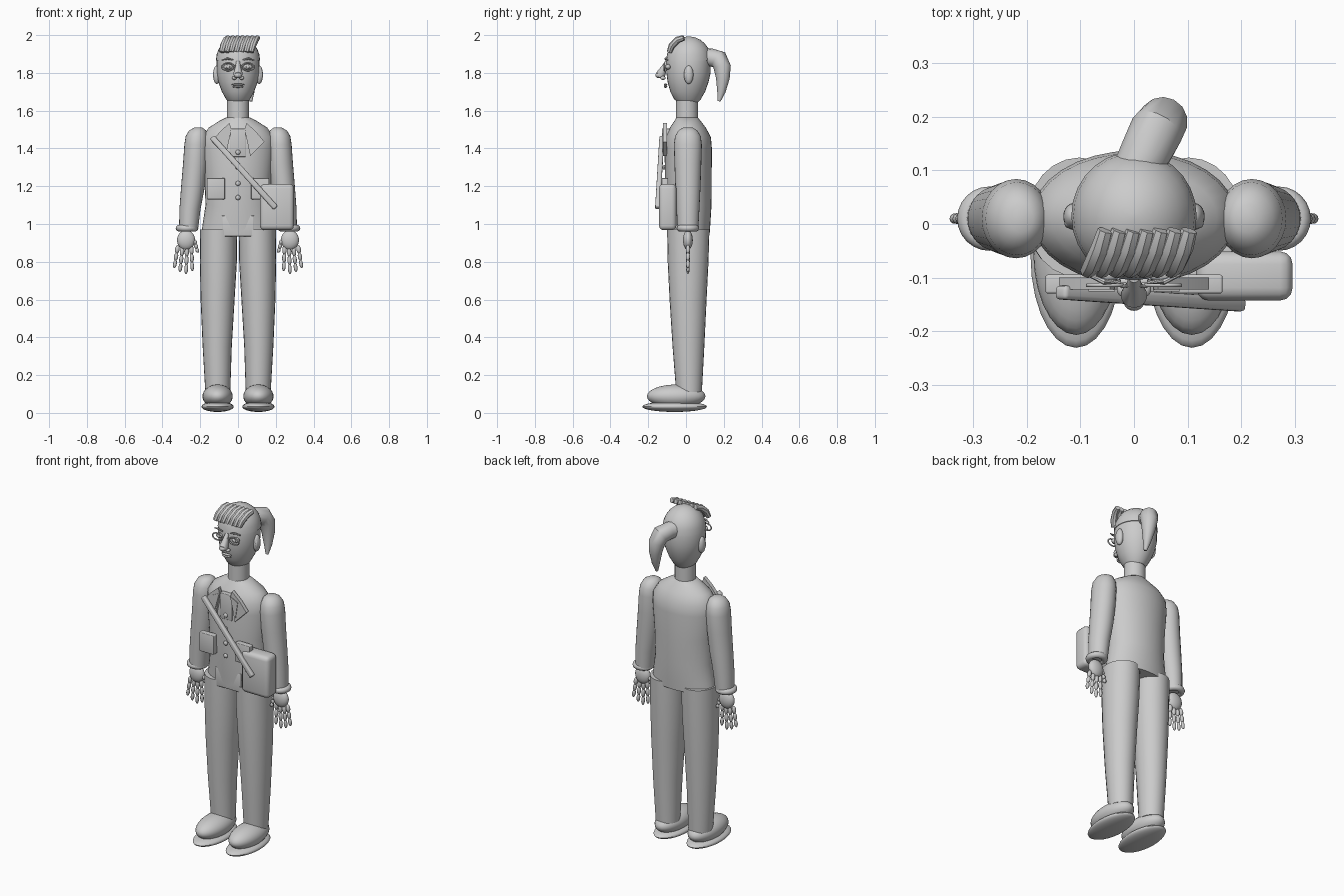
import bpy, bmesh, math
from mathutils import Vector, Matrix

if "Cube" in bpy.data.objects:
    bpy.data.objects.remove(bpy.data.objects["Cube"], do_unlink=True)

gray = bpy.data.materials.new("plain gray")
gray.use_nodes = True
gray.diffuse_color = (0.6, 0.6, 0.6, 1)
gray.node_tree.nodes["Principled BSDF"].inputs["Base Color"].default_value = gray.diffuse_color


def finish(name, bm, angle=40):
    bmesh.ops.recalc_face_normals(bm, faces=bm.faces)
    me = bpy.data.meshes.new(name)
    bm.to_mesh(me)
    bm.free()
    me.materials.append(gray)
    ob = bpy.data.objects.new(name, me)
    bpy.context.collection.objects.link(ob)
    bpy.ops.object.select_all(action="DESELECT")
    ob.select_set(True)
    bpy.context.view_layer.objects.active = ob
    bpy.ops.object.shade_smooth_by_angle(angle=math.radians(angle))
    return ob


def skin(name, loops):
    """Bridge closed loops of points and cap both ends."""
    bm = bmesh.new()
    rows = [[bm.verts.new(p) for p in loop] for loop in loops]
    n = len(rows[0])
    for a, b in zip(rows, rows[1:]):
        for i in range(n):
            j = (i + 1) % n
            bm.faces.new((a[i], a[j], b[j], b[i]))
    bm.faces.new(rows[0])
    bm.faces.new(rows[-1])
    return finish(name, bm)


def loft(name, rings, sides=24):
    """Rings are (z, centre x, centre y, radius x, radius y)."""
    turn = [2 * math.pi * i / sides for i in range(sides)]
    return skin(name, [[(cx + rx * math.cos(t), cy + ry * math.sin(t), z) for t in turn]
                       for z, cx, cy, rx, ry in rings])


def tube(name, points, radii, sides=14):
    """Round tube through points with a radius at each."""
    pts = [Vector(p) for p in points]
    loops = []
    for i, p in enumerate(pts):
        d = pts[min(i + 1, len(pts) - 1)] - pts[max(i - 1, 0)]
        u = d.cross(Vector((1, 0, 0))).normalized()
        v = d.cross(u).normalized()
        loops.append([p + radii[i] * (u * math.cos(t) + v * math.sin(t))
                      for t in (2 * math.pi * k / sides for k in range(sides))])
    return skin(name, loops)


def ball(name, loc, size, rot=None, seg=20):
    bm = bmesh.new()
    m = Matrix.Translation(loc) @ (rot or Matrix()) @ Matrix.Diagonal((*size, 1))
    bmesh.ops.create_uvsphere(bm, u_segments=seg, v_segments=seg // 2 + 2, radius=1, matrix=m)
    return finish(name, bm)


def box(name, loc, size, rot=None, bevel=0.004):
    bm = bmesh.new()
    bmesh.ops.create_cube(bm, size=1, matrix=Matrix.Diagonal((*size, 1)))
    bmesh.ops.bevel(bm, geom=bm.edges[:], offset=bevel, segments=3, profile=0.5, affect="EDGES")
    bm.transform(Matrix.Translation(loc) @ (rot or Matrix()))
    return finish(name, bm)


def plate(name, outline, y, thick):
    """Flat polygon in x and z, given thickness along y."""
    return skin(name, [[(x, y + s, z) for x, z in outline] for s in (0, thick)])


def ring(name, loc, rx, ry, r, axis="Z", sides=24):
    """Elliptical ring lying flat, or facing forward for axis Y."""
    bm = bmesh.new()
    rows = []
    for i in range(sides):
        t = 2 * math.pi * i / sides
        row = []
        for k in range(10):
            a = 2 * math.pi * k / 10
            p = Vector(((rx + r * math.cos(a)) * math.cos(t),
                        (ry + r * math.cos(a)) * math.sin(t), r * math.sin(a)))
            if axis == "Y":
                p = Vector((p.x, -p.z, p.y))
            row.append(bm.verts.new(p + Vector(loc)))
        rows.append(row)
    for i in range(sides):
        a, b = rows[i], rows[(i + 1) % sides]
        for k in range(10):
            bm.faces.new((a[k], a[(k + 1) % 10], b[(k + 1) % 10], b[k]))
    return finish(name, bm)


# Jacket body, neck and front hem
loft("jacket", [(0.945, 0, 0.015, 0.195, 0.11), (1.0, 0, 0.015, 0.187, 0.114),
                (1.1, 0, 0.013, 0.172, 0.122), (1.25, 0, 0.012, 0.178, 0.124),
                (1.4, 0, 0.012, 0.192, 0.125), (1.46, 0, 0.012, 0.188, 0.12),
                (1.51, 0, 0.01, 0.155, 0.095), (1.545, 0, 0.008, 0.1, 0.07),
                (1.565, 0, 0.006, 0.06, 0.056)], 32)
loft("neck", [(1.54, 0, 0.005, 0.058, 0.058), (1.67, 0, 0.005, 0.058, 0.058)])
box("front_hem", (0, -0.06, 0.99), (0.17, 0.07, 0.11))

# Head, hair cap and ponytail
loft("head", [(1.645, 0, 0.01, 0.05, 0.055), (1.66, 0, 0.008, 0.063, 0.07),
              (1.7, 0, 0.009, 0.085, 0.092), (1.75, 0, 0.011, 0.104, 0.108),
              (1.8, 0, 0.013, 0.113, 0.117), (1.86, 0, 0.013, 0.114, 0.117),
              (1.9, 0, 0.013, 0.105, 0.11), (1.95, 0, 0.014, 0.075, 0.08)], 28)
cap = [math.radians(a) for a in (0, 15, 30, 45, 60, 75, 87)]
loft("hair_cap", [(1.865 + 0.128 * math.sin(a), 0, 0.015, 0.117 * math.cos(a), 0.12 * math.cos(a))
                  for a in cap], 28)
tube("ponytail", [(0, 0.09, 1.885), (0.02, 0.13, 1.882), (0.042, 0.175, 1.87), (0.055, 0.192, 1.83),
                  (0.062, 0.195, 1.77), (0.066, 0.187, 1.7), (0.068, 0.175, 1.65)],
     [0.045, 0.048, 0.05, 0.046, 0.036, 0.022, 0.008])

# Slanted fringe strands
for i in range(7):
    x = -0.075 + i * 0.026
    tube("fringe_strand", [(x + 0.022, -0.012, 1.985), (x + 0.012, -0.045, 1.975),
                           (x - 0.002, -0.075, 1.945), (x - 0.012, -0.088, 1.91)],
         [0.015, 0.018, 0.018, 0.014], 8)

# Nose and mouth
tube("nose", [(0, -0.1, 1.86), (0, -0.115, 1.83), (0, -0.133, 1.795), (0, -0.135, 1.775)],
     [0.01, 0.015, 0.025, 0.018])
ball("nose_tip", (0, -0.143, 1.788), (0.02, 0.019, 0.016))
for z, w in ((1.738, 0.034), (1.727, 0.03)):
    ball("lip", (0, -0.108, z), (w, 0.009, 0.006))

# Paired parts
for s, side in ((1, "left_"), (-1, "right_")):
    # Face
    ball(side + "nostril", (s * 0.02, -0.122, 1.773), (0.012, 0.014, 0.01))
    ball(side + "eye", (s * 0.052, -0.095, 1.832), (0.024, 0.015, 0.014))
    ball(side + "pupil", (s * 0.052, -0.11, 1.832), (0.009, 0.005, 0.009))
    ring(side + "spectacle_rim", (s * 0.054, -0.114, 1.832), 0.032, 0.02, 0.004, "Y")
    tube(side + "eyebrow", [(s * 0.025, -0.108, 1.868), (s * 0.055, -0.108, 1.876),
                            (s * 0.086, -0.095, 1.868)], [0.004, 0.006, 0.003], 8)
    ball(side + "ear", (s * 0.113, 0.014, 1.79), (0.019, 0.025, 0.049))
    ball(side + "ear_inner", (s * 0.122, 0.002, 1.79), (0.008, 0.01, 0.025))

    # Sleeve, cuff and palm
    loft(side + "sleeve", [(z, s * x, 0.01, rx, ry) for z, x, rx, ry in (
        (0.97, 0.262, 0.05, 0.055), (1.08, 0.254, 0.056, 0.061), (1.2, 0.238, 0.063, 0.067),
        (1.32, 0.226, 0.065, 0.071), (1.42, 0.22, 0.064, 0.074), (1.465, 0.218, 0.059, 0.068),
        (1.495, 0.214, 0.045, 0.05), (1.51, 0.21, 0.022, 0.026))])
    ring(side + "cuff", (s * 0.27, 0.01, 0.978), 0.042, 0.042, 0.018)
    ball(side + "palm", (s * 0.275, 0.01, 0.915), (0.048, 0.026, 0.052))

    # Three-jointed fingers and a thumb
    for x0, x1, z0, z1 in ((0.318, 0.337, 0.885, 0.77), (0.294, 0.307, 0.875, 0.75),
                           (0.27, 0.275, 0.875, 0.74), (0.247, 0.242, 0.885, 0.755),
                           (0.232, 0.212, 0.915, 0.85)):
        a, b = Vector((s * x0, 0.01, z0)), Vector((s * x1, 0.01, z1))
        rot = (a - b).to_track_quat("Z", "Y").to_matrix().to_4x4()
        for k in range(3):
            p = a.lerp(b, (k + 0.5) / 3)
            ball(side + "finger_joint", p, (0.012 - k * 0.001, 0.012 - k * 0.001, (a - b).length / 5),
                 rot, 10)

    # Trouser leg and shoe
    loft(side + "leg", [(z, s * x, y, rx, ry) for z, x, y, rx, ry in (
        (0.11, 0.107, 0.016, 0.066, 0.068), (0.35, 0.11, 0.013, 0.077, 0.084),
        (0.6, 0.108, 0.011, 0.09, 0.098), (0.8, 0.104, 0.011, 0.098, 0.108),
        (0.97, 0.102, 0.012, 0.098, 0.112))])
    ball(side + "sole", (s * 0.108, -0.06, 0.033), (0.085, 0.171, 0.028), seg=28)
    ball(side + "shoe_upper", (s * 0.108, -0.052, 0.088), (0.08, 0.155, 0.062), seg=28)

    # Lapel, shirt collar and pocket
    plate(side + "lapel", [(s * x, z) for x, z in (
        (0.045, 1.535), (0.095, 1.49), (0.14, 1.435), (0.065, 1.36), (0.035, 1.5))], -0.122, 0.022)
    plate(side + "collar_point", [(s * x, z) for x, z in (
        (0.035, 1.505), (0.085, 1.48), (0.07, 1.38))], -0.126, 0.012)
    box(side + "pocket", (s * 0.117, -0.112, 1.187), (0.096, 0.035, 0.112))

# Shirt front and buttons
box("shirt_front", (0, -0.1, 1.43), (0.08, 0.03, 0.15))
for z in (1.38, 1.3, 1.215, 1.14):
    ball("button", (0, -0.116, z), (0.013, 0.008, 0.013), seg=12)
tube("spectacle_bridge", [(-0.024, -0.116, 1.836), (0, -0.116, 1.845), (0.024, -0.116, 1.836)],
     [0.004, 0.004, 0.004], 8)

# Shoulder bag and strap
box("bag", (0.206, -0.097, 1.09), (0.18, 0.092, 0.245), bevel=0.024)
top, end = Vector((-0.138, -0.128, 1.46)), Vector((0.2, -0.15, 1.085))
box("strap", (top + end) / 2, (0.03, 0.026, (top - end).length),
    Matrix.Rotation(-math.atan2(end.x - top.x, top.z - end.z), 4, "Y")
    @ Matrix.Rotation(-0.045, 4, "X"), bevel=0.008)
